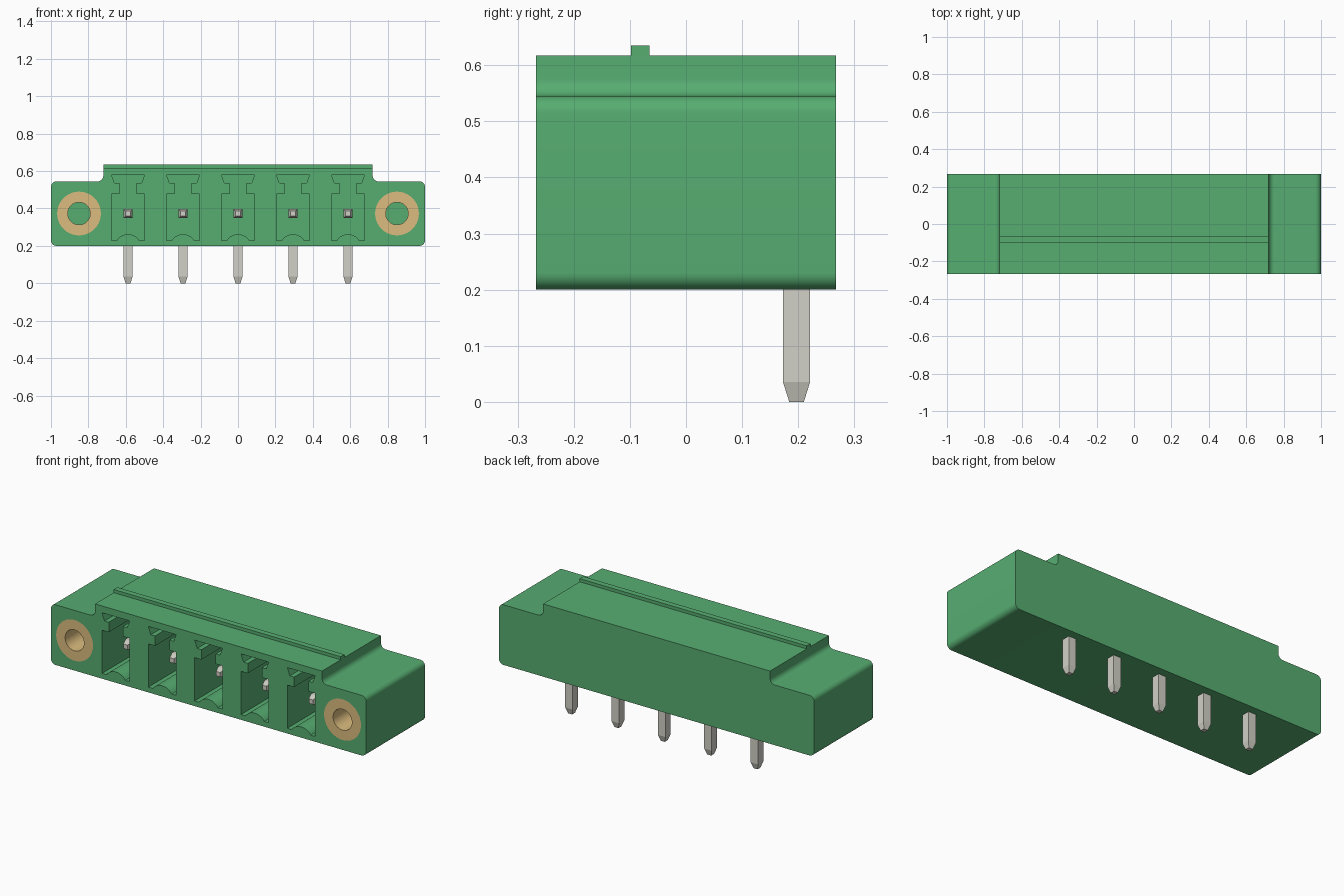
import bpy, bmesh, math

cube = bpy.data.objects.get("Cube")
if cube:
    bpy.data.objects.remove(cube, do_unlink=True)


def material(name, rgb):
    m = bpy.data.materials.new(name)
    m.use_nodes = True
    m.diffuse_color = (*rgb, 1)
    m.node_tree.nodes["Principled BSDF"].inputs["Base Color"].default_value = (*rgb, 1)
    return m


green = material("green plastic", (0.095, 0.420, 0.167))
metal = material("tin metal", (0.645, 0.638, 0.572))
brass = material("brass", (0.709, 0.504, 0.210))


def finish(name, bm, mat):
    bmesh.ops.recalc_face_normals(bm, faces=bm.faces)
    me = bpy.data.meshes.new(name)
    bm.to_mesh(me)
    bm.free()
    me.materials.append(mat)
    ob = bpy.data.objects.new(name, me)
    bpy.context.collection.objects.link(ob)
    return ob


def smooth(me):
    me.shade_smooth()
    me.set_sharp_from_angle(angle=math.radians(30))


def arc(cx, cz, r, a0, a1, n=8):
    """Points on an arc in the xz plane, angles in degrees."""
    angles = [math.radians(a0 + (a1 - a0) * i / n) for i in range(n + 1)]
    return [(cx + r * math.cos(a), cz + r * math.sin(a)) for a in angles]


def mirrored(half):
    """Close a right-hand outline with its mirror image."""
    return half + [(-x, z) for x, z in reversed(half)]


def prism(bm, pts, y0, y1):
    """Extrude an xz outline along y."""
    front = bm.faces.new([bm.verts.new((x, y0, z)) for x, z in pts])
    out = bmesh.ops.extrude_face_region(bm, geom=[front], use_keep_orig=True)
    for v in out["geom"]:
        if isinstance(v, bmesh.types.BMVert):
            v.co.y = y1


def bridge(bm, rings, closed=False):
    """Join successive vertex rings with quads."""
    n = len(rings[0])
    for i in range(len(rings) if closed else len(rings) - 1):
        a, b = rings[i], rings[(i + 1) % len(rings)]
        for k in range(n):
            bm.faces.new((a[k], a[(k + 1) % n], b[(k + 1) % n], b[k]))


FRONT, BACK = -0.267, 0.267
AXIS_Z = 0.373          # height of contacts and screw inserts
EAR_X = 0.85
HOLE_END = 0.05
slot_x = [0.294 * i for i in range(-2, 3)]

# Housing: rounded ears, concave fillets and raised centre
bm = bmesh.new()
r = 0.03
prism(bm, mirrored(arc(1 - r, 0.2 + r, r, -90, 0) + arc(1 - r, 0.545 - r, r, 0, 90)
                   + arc(0.72 + r, 0.545 + r, r, 270, 180) + [(0.72, 0.617)]),
      FRONT, BACK)
housing = finish("housing", bm, green)

# Cutter: keyed sockets with an arched floor, and the insert bores
bm = bmesh.new()
bump_r = (0.06 ** 2 + 0.032 ** 2) / (2 * 0.032)
bump_a = math.degrees(math.asin(0.06 / bump_r))
half = arc(0, 0.262 - bump_r, bump_r, 90, 90 - bump_a)[1:]
half += [(0.088, 0.23), (0.088, 0.478), (0.045, 0.478),
         (0.045, 0.535), (0.072, 0.535), (0.088, 0.578)]
for cx in slot_x:
    prism(bm, [(cx + x, z) for x, z in mirrored(half)], FRONT - 0.05, 0.13)
for side in (-1, 1):
    prism(bm, arc(side * EAR_X, AXIS_Z, 0.117, 0, 360, 40)[:-1], FRONT - 0.05, HOLE_END)
cutter = finish("socket_cutter", bm, green)
cutter.hide_render = True

mod = housing.modifiers.new("sockets", "BOOLEAN")
mod.operation, mod.solver, mod.object = "DIFFERENCE", "EXACT", cutter
graph = bpy.context.evaluated_depsgraph_get()
cut_mesh = bpy.data.meshes.new_from_object(housing.evaluated_get(graph))
housing.modifiers.clear()
housing.data = cut_mesh
bpy.data.objects.remove(cutter, do_unlink=True)
smooth(housing.data)

# Thin rib across the raised top
bm = bmesh.new()
prism(bm, [(-0.72, 0.617), (0.72, 0.617), (0.72, 0.635), (-0.72, 0.635)], -0.098, -0.065)
finish("top_rib", bm, green)

# Threaded insert sleeves in the ears
for name, side in (("left_insert", 1), ("right_insert", -1)):
    bm = bmesh.new()
    rings = []
    for rad, y in ((0.117, FRONT), (0.06, FRONT), (0.06, HOLE_END), (0.117, HOLE_END)):
        pts = arc(side * EAR_X, AXIS_Z, rad, 0, 360, 40)[:-1]
        rings.append([bm.verts.new((x, y, z)) for x, z in pts])
    bridge(bm, rings, closed=True)
    smooth(finish(name, bm, brass).data)

# Right-angle contact pins: (y, z, side direction, half thickness) along the path
pin_path = [(-0.18, AXIS_Z, (0, 1), 0.013), (-0.145, AXIS_Z, (0, 1), 0.024),
            (0.197, AXIS_Z, (1, 1), 0.024), (0.197, 0.035, (1, 0), 0.024),
            (0.197, 0.0, (1, 0), 0.013)]
for i, cx in enumerate(slot_x):
    bm = bmesh.new()
    rings = [[bm.verts.new((cx + a * h, y + b * h * n[0], z + b * h * n[1]))
              for a, b in ((-1, -1), (1, -1), (1, 1), (-1, 1))]
             for y, z, n, h in pin_path]
    bridge(bm, rings)
    bm.faces.new(rings[0])
    bm.faces.new(rings[-1])
    finish(f"contact_pin_{i + 1}", bm, metal)
